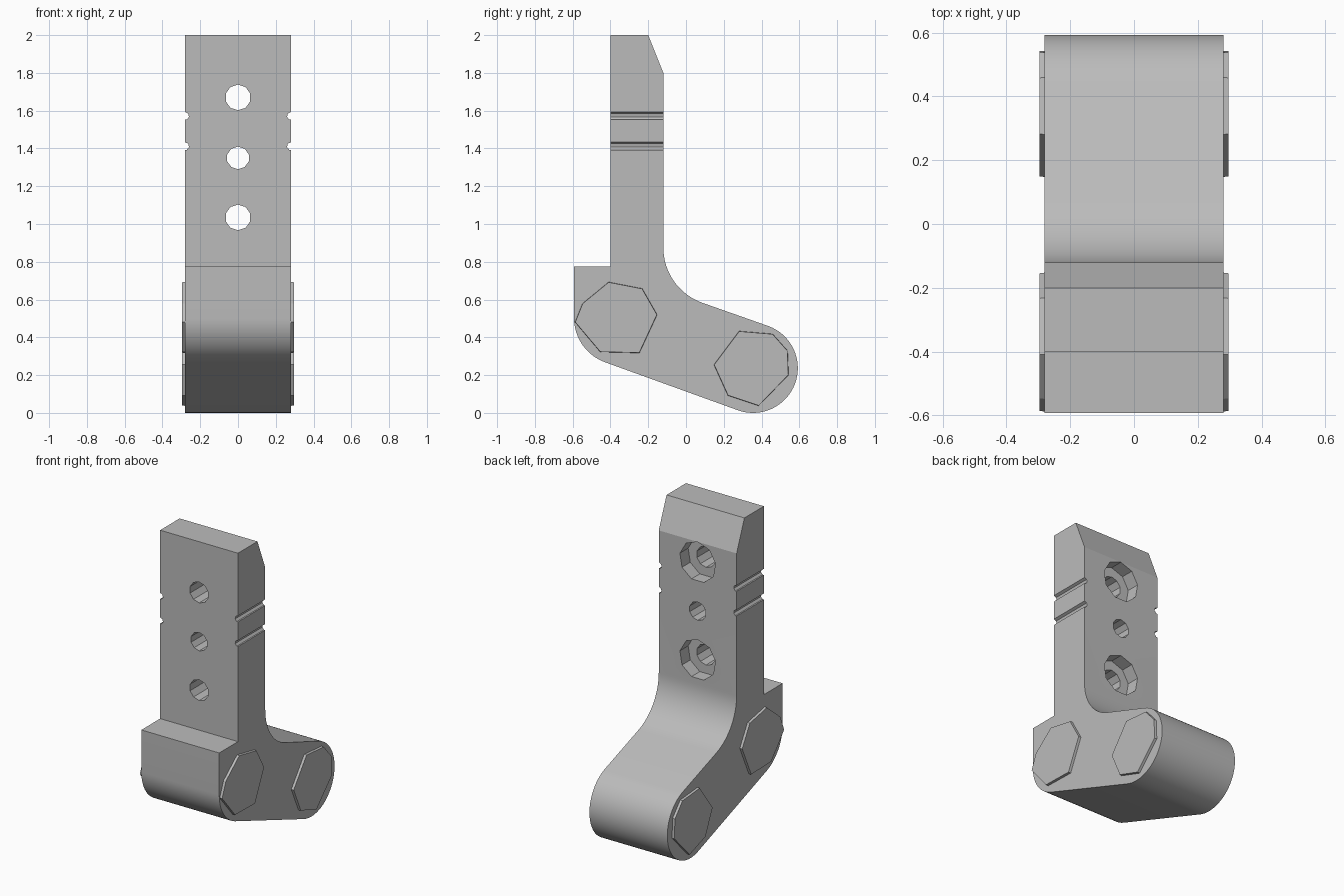
import bpy, bmesh, math
from mathutils import Matrix, Vector

cube = bpy.data.objects.get("Cube")
if cube:
    bpy.data.objects.remove(cube, do_unlink=True)

grey = bpy.data.materials.new("plain_grey")
grey.use_nodes = True
grey.diffuse_color = (0.5, 0.5, 0.5, 1)
grey.node_tree.nodes["Principled BSDF"].inputs["Base Color"].default_value = (0.5, 0.5, 0.5, 1)

HALF = 0.28


def add_object(name, bm):
    bmesh.ops.recalc_face_normals(bm, faces=bm.faces)
    mesh = bpy.data.meshes.new(name)
    bm.to_mesh(mesh)
    bm.free()
    mesh.materials.append(grey)
    ob = bpy.data.objects.new(name, mesh)
    bpy.context.collection.objects.link(ob)
    return ob


def prism(name, profile, x0, x1, taper=1.0):
    """Side outline (y, z) swept from x0 to x1, the far end scaled by taper."""
    bm = bmesh.new()
    cy = sum(p[0] for p in profile) / len(profile)
    cz = sum(p[1] for p in profile) / len(profile)
    near = [bm.verts.new((x0, y, z)) for y, z in profile]
    far = [bm.verts.new((x1, cy + (y - cy) * taper, cz + (z - cz) * taper)) for y, z in profile]
    bm.faces.new(near)
    bm.faces.new(far)
    n = len(profile)
    for i in range(n):
        j = (i + 1) % n
        bm.faces.new((near[i], near[j], far[j], far[i]))
    return add_object(name, bm)


def arc(cy, cz, r, start, end, steps=16):
    angles = [math.radians(start + (end - start) * i / steps) for i in range(steps + 1)]
    return [(cy + r * math.cos(a), cz + r * math.sin(a)) for a in angles]


def cut_cylinder(target, x, z, r, y0, y1, sides):
    """Bore along y."""
    bm = bmesh.new()
    bmesh.ops.create_cone(bm, cap_ends=True, segments=sides, radius1=r, radius2=r, depth=y1 - y0,
                          matrix=Matrix.Translation(Vector((x, (y0 + y1) / 2, z)))
                          @ Matrix.Rotation(math.pi / 2, 4, 'X'))
    cutter = add_object("bore_cutter", bm)
    cutter.hide_render = True
    mod = target.modifiers.new("bore", 'BOOLEAN')
    mod.operation = 'DIFFERENCE'
    mod.solver = 'EXACT'
    mod.object = cutter
    bpy.context.view_layer.objects.active = target
    bpy.ops.object.modifier_apply(modifier=mod.name)
    bpy.data.objects.remove(cutter, do_unlink=True)


# Bracket body: upright post, front ledge and sloping rear arm
outline = [(-0.40, 2.0), (-0.20, 2.0), (-0.12, 1.80)]
outline += arc(0.19, 0.875, 0.31, 180, 250)
outline += arc(0.355, 0.237, 0.237, 70, -110, 32)
outline += arc(-0.343, 0.503, 0.25, 250, 180)
outline += [(-0.593, 0.775), (-0.40, 0.775)]
body = prism("bracket_body", outline, -HALF, HALF)

# Screw holes, the outer two counterbored from the back
for z, r in ((1.67, 0.068), (1.35, 0.06), (1.035, 0.068)):
    cut_cylinder(body, 0, z, r, -0.5, 0.0, 10)
for z in (1.67, 1.035):
    cut_cylinder(body, 0, z, 0.13, -0.205, 0.0, 9)

# Small grooves across the post sides
for x in (-HALF, HALF):
    for z in (1.572, 1.412):
        cut_cylinder(body, x, z, 0.021, -0.5, 0.0, 7)

bpy.ops.object.select_all(action='DESELECT')
body.select_set(True)
bpy.context.view_layer.objects.active = body
bpy.ops.object.shade_smooth_by_angle(angle=math.radians(20))

# Faceted bosses on both sides
front_boss = [(-0.59, 0.48), (-0.455, 0.32), (-0.245, 0.315), (-0.15, 0.52),
              (-0.23, 0.66), (-0.41, 0.695), (-0.55, 0.58)]
rear_boss = [(0.145, 0.255), (0.22, 0.09), (0.385, 0.035), (0.545, 0.2),
             (0.54, 0.33), (0.46, 0.42), (0.28, 0.435)]
for side, sign in (("left", 1), ("right", -1)):
    for name, shape in (("front", front_boss), ("rear", rear_boss)):
        prism(f"{name}_boss_{side}", shape, sign * (HALF - 0.02), sign * 0.296, 0.98)
